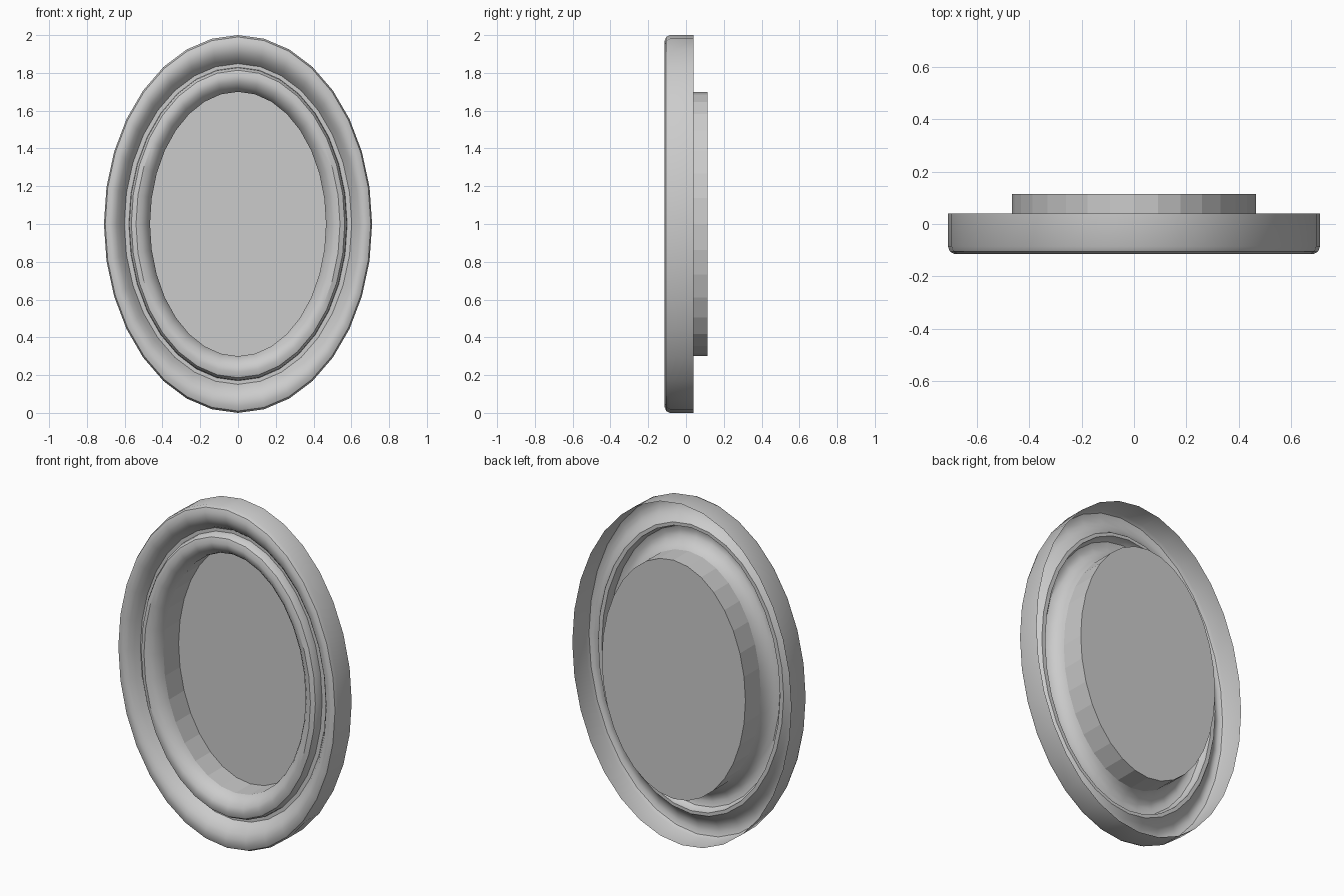
import bpy, bmesh, math

if "Cube" in bpy.data.objects:
    bpy.data.objects.remove(bpy.data.objects["Cube"])

SEGMENTS = 32


def oval(bm, a, b, y):
    """Ring of vertices on an upright ellipse centred at z = 1."""
    return [bm.verts.new((a * math.cos(2 * math.pi * i / SEGMENTS), y,
                          1 + b * math.sin(2 * math.pi * i / SEGMENTS)))
            for i in range(SEGMENTS)]


def oval_shell(name, profile, cap=False, smooth=True):
    """Sweep (half width, half height, depth) points around the oval."""
    bm = bmesh.new()
    rings = [oval(bm, *p) for p in profile]
    for r, s in zip(rings, rings[1:]):
        for i in range(SEGMENTS):
            j = (i + 1) % SEGMENTS
            bm.faces.new((r[i], r[j], s[j], s[i]))
    if cap:
        bm.faces.new(rings[-1])
    mesh = bpy.data.meshes.new(name)
    bm.to_mesh(mesh)
    bm.free()
    ob = bpy.data.objects.new(name, mesh)
    bpy.context.collection.objects.link(ob)
    if smooth:
        bpy.ops.object.select_all(action='DESELECT')
        ob.select_set(True)
        bpy.context.view_layer.objects.active = ob
        bpy.ops.object.shade_smooth_by_angle(angle=math.radians(35))
    return ob


# Outer moulding, groove and inner moulding, hollow at the back
oval_shell("oval_frame", [
    (0.71, 1.0, 0.04), (0.71, 1.0, -0.085), (0.703, 0.99, -0.105),
    (0.685, 0.965, -0.115), (0.663, 0.93, -0.113), (0.643, 0.90, -0.10),
    (0.622, 0.87, -0.075), (0.602, 0.849, -0.045),
    (0.578, 0.83, -0.045), (0.576, 0.827, -0.07), (0.565, 0.814, -0.09),
    (0.54, 0.785, -0.10), (0.512, 0.753, -0.093), (0.488, 0.725, -0.07),
    (0.472, 0.707, -0.045), (0.466, 0.70, -0.025)])

# Faceted recess wall with the flat panel closing its back
oval_shell("recessed_panel", [(0.466, 0.70, -0.025), (0.466, 0.70, 0.115)],
           cap=True, smooth=False)
